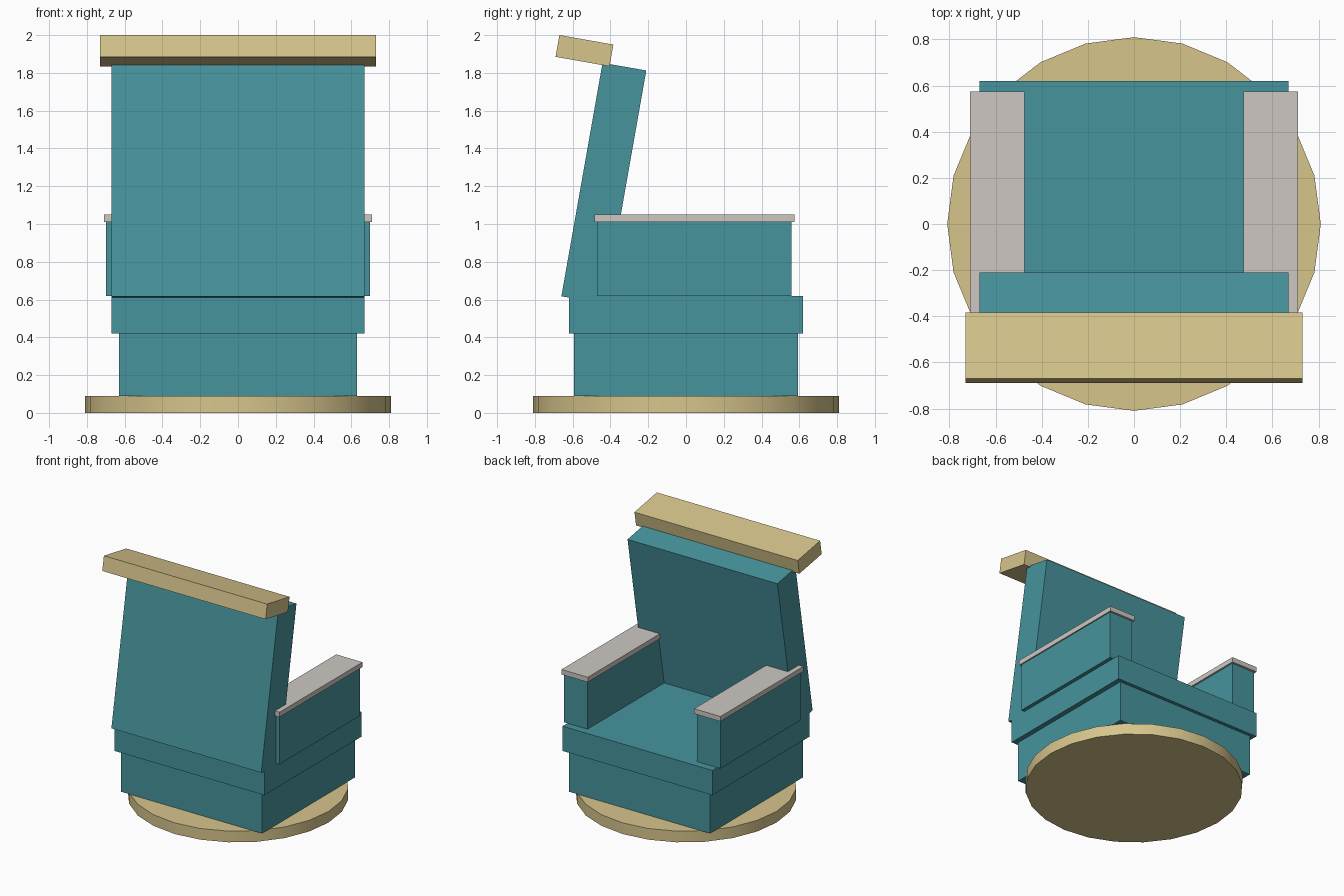
import bpy
import math

default = bpy.data.objects.get("Cube")
if default:
    bpy.data.objects.remove(default, do_unlink=True)


def make_material(name, rgb):
    mat = bpy.data.materials.new(name)
    mat.use_nodes = True
    colour = (*rgb, 1.0)
    mat.diffuse_color = colour
    mat.node_tree.nodes["Principled BSDF"].inputs["Base Color"].default_value = colour
    return mat


teal = make_material("teal upholstery", (0.063, 0.296, 0.337))
tan = make_material("tan trim", (0.68, 0.56, 0.265))
grey = make_material("warm grey pad", (0.61, 0.575, 0.535))


def box(name, mat, centre, size, tilt=0.0):
    """Box of the given size, tilted about its own x axis."""
    bpy.ops.mesh.primitive_cube_add(size=1, location=centre)
    obj = bpy.context.object
    obj.name = name
    obj.scale = size
    bpy.ops.object.transform_apply(location=False, rotation=False, scale=True)
    obj.rotation_euler.x = tilt
    obj.data.materials.append(mat)
    return obj


# Round foot plate
bpy.ops.mesh.primitive_cylinder_add(vertices=24, radius=0.81, depth=0.09,
                                    location=(0, 0, 0.045))
plate = bpy.context.object
plate.name = "round_base"
plate.data.materials.append(tan)
bpy.ops.object.shade_smooth_by_angle(angle=math.radians(30))

# Seat block and cushion
box("seat_base", teal, (0, 0, 0.255), (1.26, 1.185, 0.33))
box("seat_cushion", teal, (0, 0, 0.52), (1.34, 1.24, 0.2))

# Reclined back and headrest
lean = math.radians(-10)
box("backrest", teal, (0, -0.435, 1.215), (1.34, 0.235, 1.255), lean)
box("headrest", tan, (0, -0.5375, 1.9175), (1.46, 0.29, 0.117), lean)

# Armrests with pads
for side, label in ((1, "left"), (-1, "right")):
    box(f"{label}_arm", teal, (side * 0.595, 0.043, 0.815), (0.21, 1.03, 0.39))
    box(f"{label}_arm_pad", grey, (side * 0.593, 0.045, 1.03), (0.235, 1.06, 0.04))
